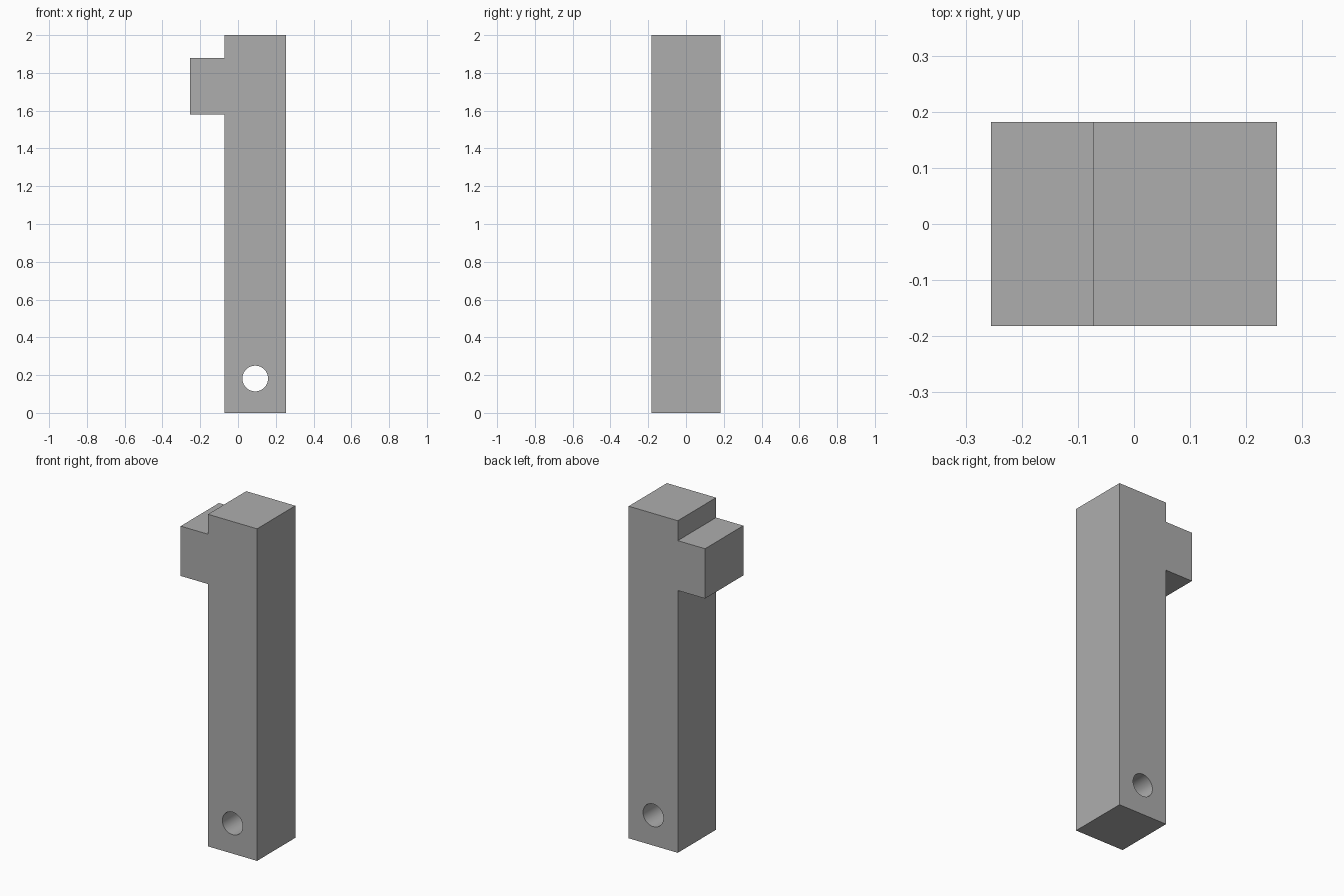
import bpy
import bmesh
import math

cube = bpy.data.objects.get("Cube")
if cube:
    bpy.data.objects.remove(cube, do_unlink=True)

HALF_DEPTH = 0.182

grey = bpy.data.materials.new("plain_grey")
grey.use_nodes = True
colour = (0.42, 0.42, 0.42, 1)
grey.diffuse_color = colour
grey.node_tree.nodes["Principled BSDF"].inputs["Base Color"].default_value = colour


def prism(name, outline, half_depth):
    """Extrude an outline in the xz plane along y."""
    bm = bmesh.new()
    face = bm.faces.new([bm.verts.new((x, -half_depth, z)) for x, z in outline])
    moved = bmesh.ops.extrude_face_region(bm, geom=[face])["geom"]
    verts = [v for v in moved if isinstance(v, bmesh.types.BMVert)]
    bmesh.ops.translate(bm, verts=verts, vec=(0, 2 * half_depth, 0))
    bmesh.ops.recalc_face_normals(bm, faces=bm.faces)
    mesh = bpy.data.meshes.new(name)
    bm.to_mesh(mesh)
    bm.free()
    mesh.materials.append(grey)
    obj = bpy.data.objects.new(name, mesh)
    bpy.context.collection.objects.link(obj)
    return obj


# Upright bar with a square side tab near the top
left, right, tab = 0.2545, -0.0727, -0.2545
bar = prism("bar_with_tab", [
    (right, 0), (left, 0), (left, 2), (right, 2),
    (right, 1.88), (tab, 1.88), (tab, 1.58), (right, 1.58),
], HALF_DEPTH)

# Round hole through the foot, front to back
circle = [(0.091 + 0.068 * math.cos(i * math.tau / 48),
           0.182 + 0.068 * math.sin(i * math.tau / 48)) for i in range(48)]
cutter = prism("hole_cutter", circle, HALF_DEPTH * 1.5)
cutter.hide_render = True

cut = bar.modifiers.new("hole", 'BOOLEAN')
cut.operation = 'DIFFERENCE'
cut.solver = 'EXACT'
cut.object = cutter

# Apply the cut, then smooth the hole wall while keeping edges sharp
bpy.ops.object.select_all(action='DESELECT')
bar.select_set(True)
bpy.context.view_layer.objects.active = bar
bpy.ops.object.modifier_apply(modifier=cut.name)
bpy.data.objects.remove(cutter, do_unlink=True)
bpy.ops.object.shade_smooth_by_angle(angle=math.radians(30))
